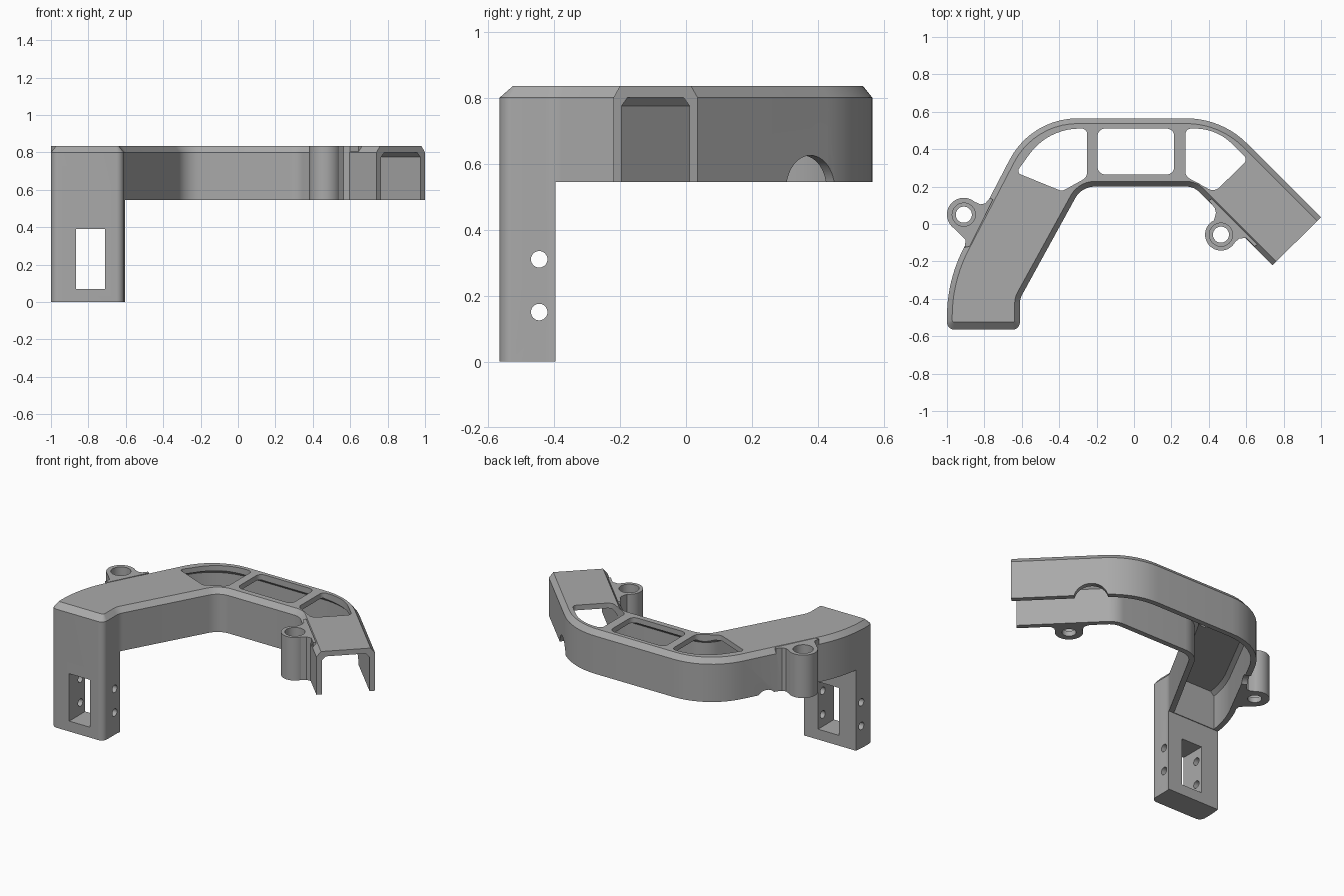
import bpy, bmesh, math
from mathutils import Vector, Matrix

if "Cube" in bpy.data.objects:
    bpy.data.objects.remove(bpy.data.objects["Cube"])

BOTTOM, TOP, WALL, LEG_BACK = 0.545, 0.835, 0.035, -0.395

grey = bpy.data.materials.new("satin_grey")
grey.use_nodes = True
grey.diffuse_color = (0.4, 0.4, 0.4, 1)
grey.node_tree.nodes["Principled BSDF"].inputs["Base Color"].default_value = grey.diffuse_color


def make(name, bm):
    bmesh.ops.recalc_face_normals(bm, faces=bm.faces)
    mesh = bpy.data.meshes.new(name)
    bm.to_mesh(mesh)
    bm.free()
    mesh.materials.append(grey)
    obj = bpy.data.objects.new(name, mesh)
    bpy.context.collection.objects.link(obj)
    return obj


def rounded(corners, inset=0, special=None, n=10):
    """Counter-clockwise (x, y, radius) corners, inset per edge, then filleted."""
    pts = [Vector(c[:2]) for c in corners]
    count = len(pts)
    lines = []
    for i, p in enumerate(pts):
        d = (pts[(i + 1) % count] - p).normalized()
        shift = (special or {}).get(i, inset)
        lines.append((p + Vector((-d.y, d.x)) * shift, d))
    out = []
    for i, c in enumerate(corners):
        (a, u), (b, v) = lines[i - 1], lines[i]
        p = a + u * ((b - a).cross(v) / u.cross(v))
        if c[2] == 0:
            out.append(p)
            continue
        turn = math.atan2(u.cross(v), u.dot(v))
        r = max(c[2] - math.copysign(inset, turn), 0.004)
        start = p - u * r * math.tan(abs(turn) / 2)
        side = math.copysign(r, turn)
        centre = start + Vector((-u.y, u.x)) * side
        for k in range(n + 1):
            out.append(centre + Matrix.Rotation(turn * k / n, 2) @ (start - centre))
    return out


def loft(loops):
    """Closed solid through matching (points, height) loops."""
    bm = bmesh.new()
    rings = [[bm.verts.new((p[0], p[1], z)) for p in pts] for pts, z in loops]
    for low, high in zip(rings, rings[1:]):
        for i in range(len(low)):
            bm.faces.new((low[i - 1], low[i], high[i], high[i - 1]))
    bm.faces.new(rings[0][::-1])
    bm.faces.new(rings[-1])
    return bm


def prism(name, pts, low, high):
    return make(name, loft([(pts, low), (pts, high)]))


def cylinder(name, centre, radius, depth, axis=(0, 0, 1)):
    bm = bmesh.new()
    turn = Vector(axis).to_track_quat('Z', 'Y').to_matrix().to_4x4()
    bmesh.ops.create_cone(bm, cap_ends=True, segments=48, radius1=radius, radius2=radius,
                          depth=depth, matrix=Matrix.Translation(centre) @ turn)
    return make(name, bm)


def box(name, x0, x1, y0, y1, z0, z1):
    return prism(name, [(x0, y0), (x1, y0), (x1, y1), (x0, y1)], z0, z1)


def combine(target, tool, operation='DIFFERENCE'):
    mod = target.modifiers.new("bool", 'BOOLEAN')
    mod.operation, mod.solver, mod.object = operation, 'EXACT', tool
    bpy.context.view_layer.objects.active = target
    bpy.ops.object.modifier_apply(modifier=mod.name)
    bpy.data.objects.remove(tool)


# Plan outline, from the leg's front edge round to its outer side
FRONT, END = 0, 5
plan = [(-1, -0.565, 0.04), (-0.61, -0.565, 0.04), (-0.61, -0.40, 0.1), (-0.28, 0.20, 0.12),
        (0.32, 0.20, 0.1), (0.74, -0.22, 0), (1, 0.035, 0), (0.47, 0.565, 0.46),
        (-0.55, 0.565, 0.41), (-1, -0.30, 0.8)]

# Full-height body with a chamfered top, then clear the space behind the leg
edge = rounded(plan)
cover = make("bracket_cover", loft([
    (edge, 0), (edge, TOP - 0.035),
    (rounded(plan, 0.028, {FRONT: 0.04, END: 0}), TOP)]))
combine(cover, box("clearance", -2, 2, LEG_BACK, 2, -1, BOTTOM))

# Hollow channel, open underneath and at the free end
inner = rounded(plan, WALL, {END: -0.1})
hollow = loft([(inner, 0.4), (inner, TOP - WALL - 0.025),
               (rounded(plan, WALL + 0.025, {END: -0.1}), TOP - WALL)])
cut = bmesh.ops.bisect_plane(hollow, geom=hollow.verts[:] + hollow.edges[:] + hollow.faces[:],
                             plane_co=(0, LEG_BACK + 0.005, 0), plane_no=(0, 1, 0),
                             clear_inner=True)
bmesh.ops.holes_fill(hollow, edges=[e for e in hollow.edges if e.is_boundary])
combine(cover, make("hollow", hollow))

# Screw bosses with webs to the wall
bosses = [
    ((-0.91, 0.05), 0.09, [(-0.905, -0.125), (-0.90, -0.085), (-0.965, -0.02), (-0.91, 0.05),
                           (-0.86, 0.122), (-0.82, 0.105), (-0.795, 0.11), (-0.77, 0.14),
                           (-0.755, 0.13), (-0.88, -0.12)]),
    ((0.465, -0.057), 0.085, [(0.40, 0.125), (0.432, 0.085), (0.438, 0.06), (0.425, 0.01),
                              (0.465, -0.057), (0.53, -0.105), (0.565, -0.077),
                              (0.60, -0.075), (0.645, -0.12), (0.66, -0.11), (0.415, 0.135)])]
for (x, y), radius, web in bosses:
    combine(cover, prism("web", web, BOTTOM, TOP), 'UNION')
    combine(cover, cylinder("boss", (x, y, (BOTTOM + TOP) / 2), radius, TOP - BOTTOM), 'UNION')
    combine(cover, cylinder("counterbore", (x, y, 0.78), 0.062, 0.4))
    combine(cover, cylinder("screw_hole", (x, y, 0.7), 0.043, 0.6))

# Three openings in the roof
openings = [
    [(-0.25, 0.51, 0.03), (-0.46, 0.51, 0.33), (-0.63, 0.275, 0.02),
     (-0.385, 0.175, 0.04), (-0.25, 0.25, 0.05)],
    [(-0.195, 0.265, 0.04), (0.215, 0.265, 0.04), (0.215, 0.51, 0.04), (-0.195, 0.51, 0.04)],
    [(0.275, 0.51, 0.03), (0.275, 0.255, 0.04), (0.43, 0.17, 0.05),
     (0.61, 0.345, 0.03), (0.44, 0.51, 0.28)]]
for shape in openings:
    combine(cover, prism("opening", rounded(shape), 0.7, 0.95))

# Cable notches in the lower edge of the outer wall
combine(cover, cylinder("notch", (0.655, 0.375, 0.52), 0.105, 0.14, (1, 1, 0)))
combine(cover, cylinder("notch", (-0.74, 0.2, 0.5), 0.07, 0.14, (-0.89, 0.46, 0)))

# Leg window and cross holes
combine(cover, box("window", -0.865, -0.71, -1, 0, 0.07, 0.39))
for z in (0.15, 0.31):
    combine(cover, cylinder("cross_hole", (-0.8, -0.445, z), 0.025, 0.8, (1, 0, 0)))

# Smooth the curves and keep the edges crisp
bpy.ops.object.select_all(action='DESELECT')
cover.select_set(True)
bpy.context.view_layer.objects.active = cover
bpy.ops.object.shade_smooth_by_angle(angle=math.radians(25))
